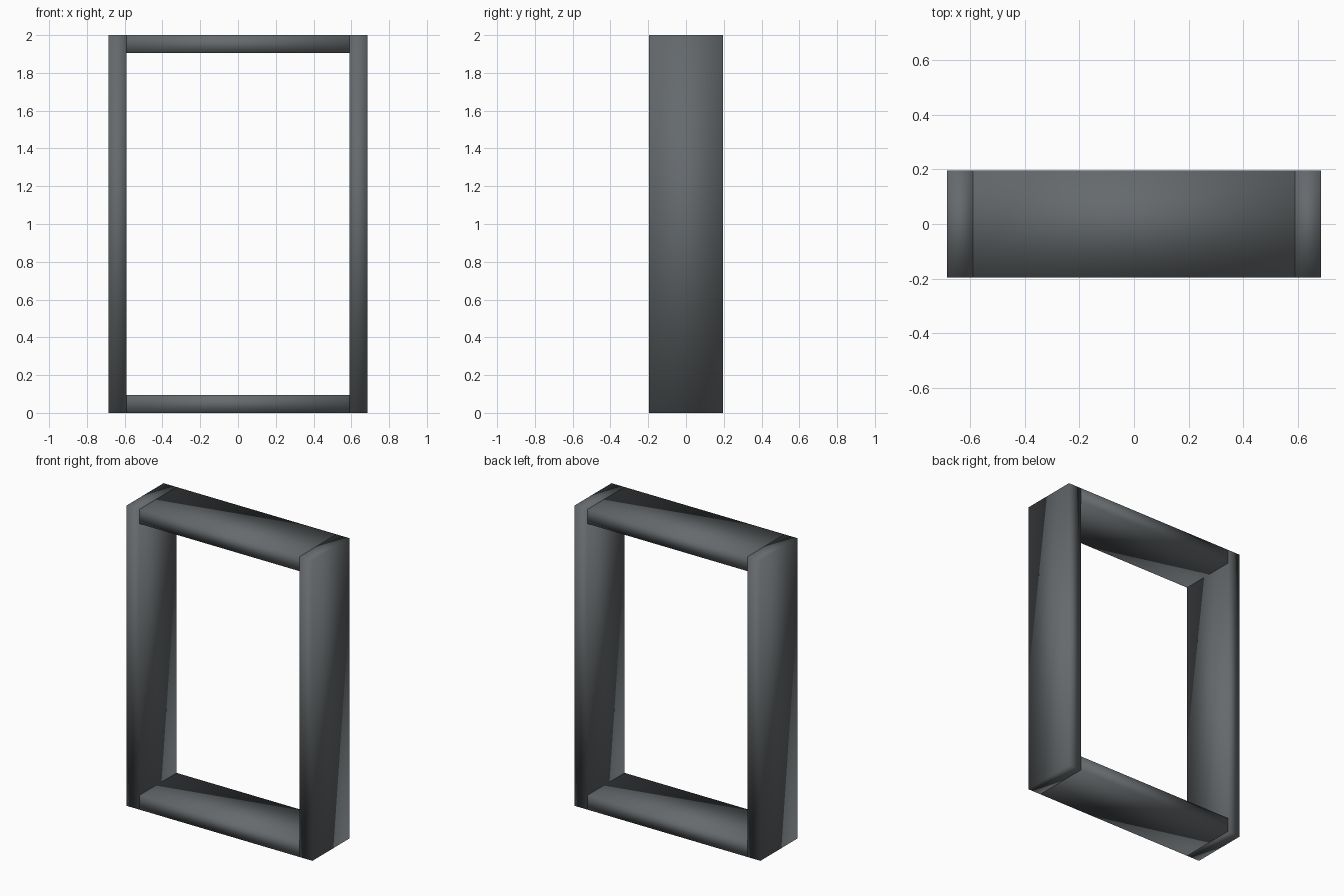
import bpy

# Remove the default cube
if "Cube" in bpy.data.objects:
    bpy.data.objects.remove(bpy.data.objects["Cube"], do_unlink=True)

WIDTH, DEPTH, HEIGHT, THICK = 1.37, 0.39, 2.0, 0.096

# Dark grey frame material
grey = bpy.data.materials.new("dark grey")
grey.use_nodes = True
colour = (0.13, 0.143, 0.15, 1)
grey.diffuse_color = colour
grey.node_tree.nodes["Principled BSDF"].inputs["Base Color"].default_value = colour


def beam(name, size, location):
    bpy.ops.mesh.primitive_cube_add(size=1, location=location)
    obj = bpy.context.object
    obj.name = name
    obj.scale = size
    bpy.ops.object.transform_apply(location=False, rotation=False, scale=True)
    obj.data.materials.append(grey)
    bpy.ops.object.shade_smooth()
    return obj


# Upright posts run the full height
for name, side in (("left_post", 1), ("right_post", -1)):
    beam(name, (THICK, DEPTH, HEIGHT), (side * (WIDTH - THICK) / 2, 0, HEIGHT / 2))

# Top and bottom rails sit between the posts
for name, z in (("bottom_rail", THICK / 2), ("top_rail", HEIGHT - THICK / 2)):
    beam(name, (WIDTH - 2 * THICK, DEPTH, THICK), (0, 0, z))
